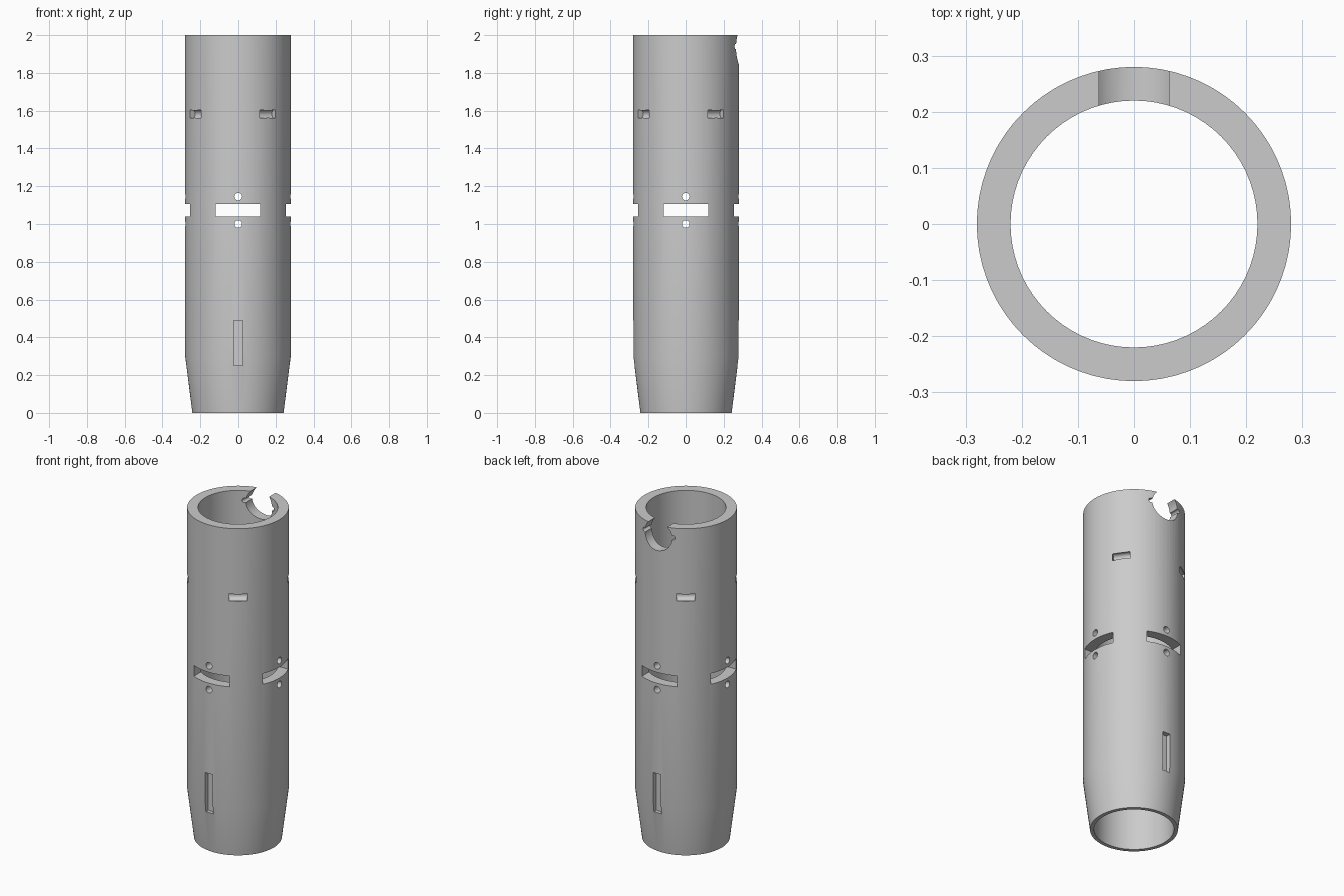
import bpy, bmesh, math
from mathutils import Matrix, Vector

cube = bpy.data.objects.get("Cube")
if cube:
    bpy.data.objects.remove(cube, do_unlink=True)

OUTER, INNER, BASE, HEIGHT, TAPER = 0.28, 0.22, 0.242, 2.0, 0.3

# Single grey material
grey = bpy.data.materials.new("plain grey")
grey.use_nodes = True
colour = (0.6, 0.6, 0.6, 1)
grey.diffuse_color = colour
grey.node_tree.nodes["Principled BSDF"].inputs["Base Color"].default_value = colour


def make_object(name, bm):
    bmesh.ops.recalc_face_normals(bm, faces=bm.faces)
    mesh = bpy.data.meshes.new(name)
    bm.to_mesh(mesh)
    bm.free()
    mesh.materials.append(grey)
    obj = bpy.data.objects.new(name, mesh)
    bpy.context.collection.objects.link(obj)
    return obj


def revolve(name, profile, steps):
    bm = bmesh.new()
    verts = [bm.verts.new((r, 0, z)) for r, z in profile]
    edges = [bm.edges.new((a, b)) for a, b in zip(verts, verts[1:] + verts[:1])]
    bmesh.ops.spin(bm, geom=verts + edges, cent=(0, 0, 0), axis=(0, 0, 1),
                   angle=math.tau, steps=steps, use_merge=True)
    bmesh.ops.remove_doubles(bm, verts=bm.verts, dist=1e-5)
    return make_object(name, bm)


def cut(matrix, size=None, radius=None, length=None, segments=24):
    """Subtract a box, or a cylinder along its local z, from the tube."""
    bm = bmesh.new()
    if size:
        bmesh.ops.create_cube(bm, size=1, matrix=matrix @ Matrix.Diagonal((*size, 1)))
    else:
        bmesh.ops.create_cone(bm, cap_ends=True, segments=segments, radius1=radius,
                              radius2=radius, depth=length, matrix=matrix)
    cutter = make_object("cutter", bm)
    cutter.hide_render = True
    mod = tube.modifiers.new("cut", "BOOLEAN")
    mod.operation, mod.solver, mod.object = "DIFFERENCE", "EXACT", cutter
    bpy.ops.object.modifier_apply(modifier=mod.name)
    bpy.data.objects.remove(cutter, do_unlink=True)


def place(degrees, radial, side, z):
    """Frame with local x pointing outward at the given heading."""
    return (Matrix.Rotation(math.radians(degrees), 4, "Z")
            @ Matrix.Translation(Vector((radial, side, z))))


along_x = Matrix.Rotation(math.pi / 2, 4, "Y")
along_y = Matrix.Rotation(math.pi / 2, 4, "X")

# Hollow tube with a tapered lower end
tube = revolve("tube_body", [(INNER, 0), (BASE, 0), (OUTER, TAPER),
                             (OUTER, HEIGHT), (INNER, HEIGHT)], 72)
bpy.context.view_layer.objects.active = tube
tube.select_set(True)

for heading in range(0, 360, 90):
    # Wide window with a round hole above and below
    cut(place(heading, 0.25, 0, 1.072), size=(0.4, 0.24, 0.066))
    for z in (1.0, 1.145):
        cut(place(heading, 0.25, 0, z) @ along_x, radius=0.02, length=0.2)
    # Tangential pin groove
    cut(place(heading + 35, 0.266, 0, 1.582) @ along_y, radius=0.024, length=0.1)

# Shallow upright keyways at front and back
for heading in (-90, 90):
    cut(place(heading, 0.3, 0, 0.37), size=(0.1, 0.05, 0.24))

# Round notch in the back of the rim with two small side reliefs
cut(place(90, 0.25, 0, 1.935) @ along_x, radius=0.09, length=0.2, segments=48)
for side in (-0.095, 0.095):
    cut(place(90, 0.25, side, 1.94) @ along_x, radius=0.014, length=0.2)

bpy.ops.object.shade_smooth_by_angle(angle=math.radians(25))
